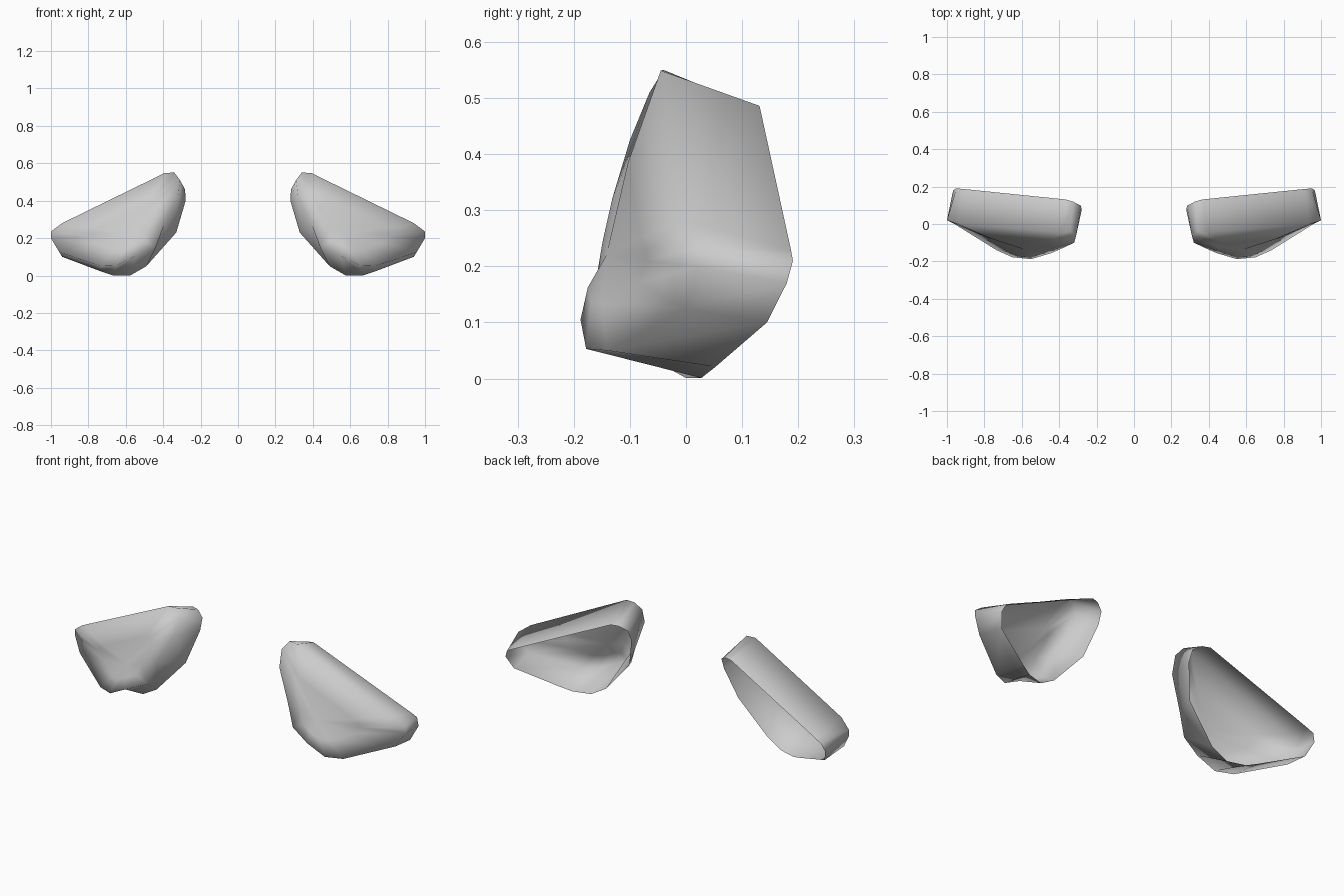
import bpy
import bmesh
from mathutils import Vector

cube = bpy.data.objects.get("Cube")
if cube:
    bpy.data.objects.remove(cube, do_unlink=True)

# One plain grey for both shells
grey = bpy.data.materials.new("plain_grey")
grey.use_nodes = True
colour = (0.6, 0.6, 0.6, 1)
grey.diffuse_color = colour
grey.node_tree.nodes["Principled BSDF"].inputs["Base Color"].default_value = colour

# Open back rim as (x, z); it lies in one slanted plane
RIM = [(.283, .46), (.325, .485), (.365, .486), (.91, .23), (.95, .21), (.967, .17),
       (.94, .1), (.73, .021), (.67, .001), (.575, .001), (.49, .05), (.33, .23), (.28, .4)]
# Edge where the side wall turns into the domed front, as (x, y, z)
EDGE = [(.31, -.065, .51), (.34, -.04, .55), (.39, -.045, .549), (.94, 0, .28),
        (1, .02, .235), (1, .02, .2), (.955, -.003, .125), (.735, -.14, .05),
        (.65, -.178, .053), (.55, -.188, .105), (.44, -.155, .15),
        (.395, -.135, .27), (.32, -.1, .425)]
CENTRE = Vector((.57, -.142, .22))


def rim_point(x, z):
    return Vector((x, -.166 + .288 * x + .395 * z, z))


def build_shell(name, side):
    rim = [rim_point(x, z) for x, z in RIM]
    edge = [Vector(p) for p in EDGE]
    dome = [p.lerp(CENTRE, .5) + Vector((0, -.01, 0)) for p in edge]

    bm = bmesh.new()
    loops = [[bm.verts.new((side * p.x, p.y, p.z)) for p in loop]
             for loop in (rim, edge, dome)]
    tip = bm.verts.new((side * CENTRE.x, CENTRE.y, CENTRE.z))
    n = len(RIM)

    # Side wall, then the outer ring of the dome
    for back, front in zip(loops, loops[1:]):
        for i in range(n):
            j = (i + 1) % n
            bm.faces.new((back[i], back[j], front[j], front[i]))
    # Middle of the dome
    for i in range(n):
        bm.faces.new((loops[2][i], loops[2][(i + 1) % n], tip))

    # Make every face point outwards
    bmesh.ops.recalc_face_normals(bm, faces=bm.faces)
    bm.normal_update()
    if sum(f.normal.y * f.calc_area() for f in bm.faces) > 0:
        bmesh.ops.reverse_faces(bm, faces=bm.faces)
    for f in bm.faces:
        f.smooth = True

    mesh = bpy.data.meshes.new(name)
    bm.to_mesh(mesh)
    bm.free()
    mesh.materials.append(grey)
    bpy.context.collection.objects.link(bpy.data.objects.new(name, mesh))


build_shell("left_shell", 1)
build_shell("right_shell", -1)
